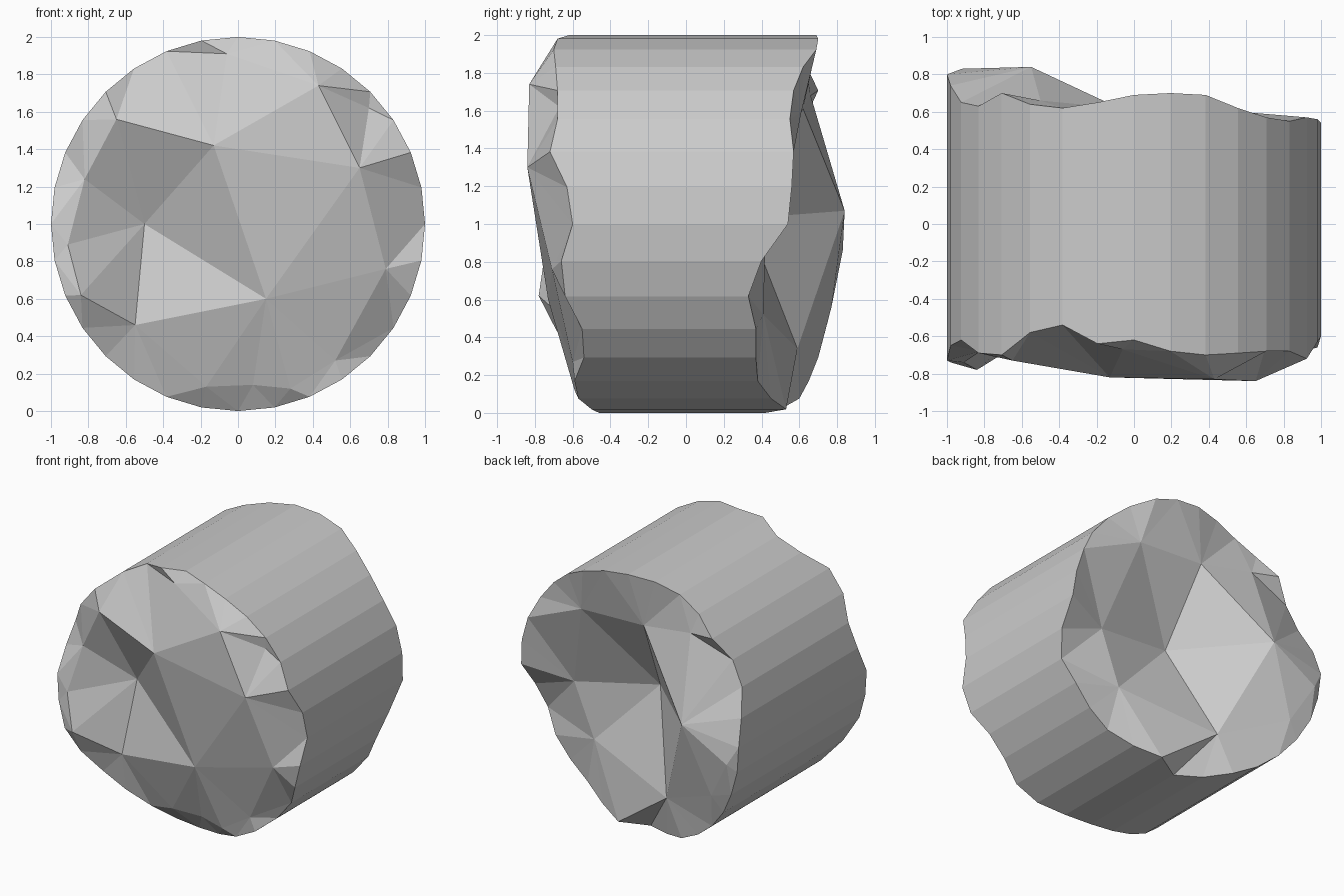
import bpy, bmesh, math
from mathutils import Vector
from mathutils.geometry import delaunay_2d_cdt

if "Cube" in bpy.data.objects:
    bpy.data.objects.remove(bpy.data.objects["Cube"])

# Depth (y) of the broken rims, clockwise from the top
FRONT_RIM = [-.62, -.68, -.70, -.69, -.68, -.68, -.72, -.63, -.60, -.66, -.64,
             -.55, -.54, -.59, -.57, -.50, -.46, -.46, -.49, -.54, -.60, -.69,
             -.75, -.74, -.73, -.65, -.62, -.69, -.70, -.58, -.54, -.64]
BACK_RIM = [.69, .70, .69, .62, .57, .55, .57, .56, .54, .40, .33,
            .37, .37, .38, .45, .53, .42, .50, .60, .65, .70, .74,
            .78, .79, .80, .74, .65, .63, .70, .64, .62, .65]

# Chipped facet corners inside each end (x, y, z)
FRONT_CHIPS = [(-.65, -.73, 1.56), (-.13, -.82, 1.42), (-.5, -.49, 1.0),
               (.15, -.73, .6), (.65, -.84, 1.3), (.43, -.83, 1.74),
               (.79, -.71, .76), (-.55, -.60, .46), (-.82, -.68, 1.24),
               (-.06, -.67, 1.91), (.7, -.67, 1.62), (-.17, -.54, .13),
               (.08, -.55, .14), (.28, -.59, .12), (.52, -.6, .27),
               (-.84, -.78, .62), (-.91, -.74, .89)]
BACK_CHIPS = [(-.01, .32, 1.03), (-.55, .84, 1.07), (-.5, .66, 1.68),
              (-.08, .62, 1.61), (-.25, .59, .34), (.45, .61, 1.59),
              (.48, .41, .52), (.64, .42, .92), (-.92, .83, .86),
              (-.75, .77, .56)]

bm = bmesh.new()
n = len(FRONT_RIM)


def ring(depths):
    return [bm.verts.new((math.sin(2 * math.pi * i / n), y,
                          1 + math.cos(2 * math.pi * i / n)))
            for i, y in enumerate(depths)]


def cap(rim, chips):
    # Triangulate the broken end seen along the drum axis
    verts = rim + [bm.verts.new(c) for c in chips]
    flat = [Vector((v.co.x, v.co.z)) for v in verts]
    _, _, tris, orig, _, _ = delaunay_2d_cdt(flat, [], [], 0, 1e-5)
    for t in tris:
        bm.faces.new([verts[orig[i][0]] for i in t])


front, back = ring(FRONT_RIM), ring(BACK_RIM)
cap(front, FRONT_CHIPS)
cap(back, BACK_CHIPS)

# Straight sides of the drum
for i in range(n):
    j = (i + 1) % n
    bm.faces.new((front[i], front[j], back[j], back[i]))
bmesh.ops.recalc_face_normals(bm, faces=bm.faces)

mesh = bpy.data.meshes.new("broken_column_drum")
bm.to_mesh(mesh)
bm.free()
bpy.context.collection.objects.link(
    bpy.data.objects.new("broken_column_drum", mesh))
